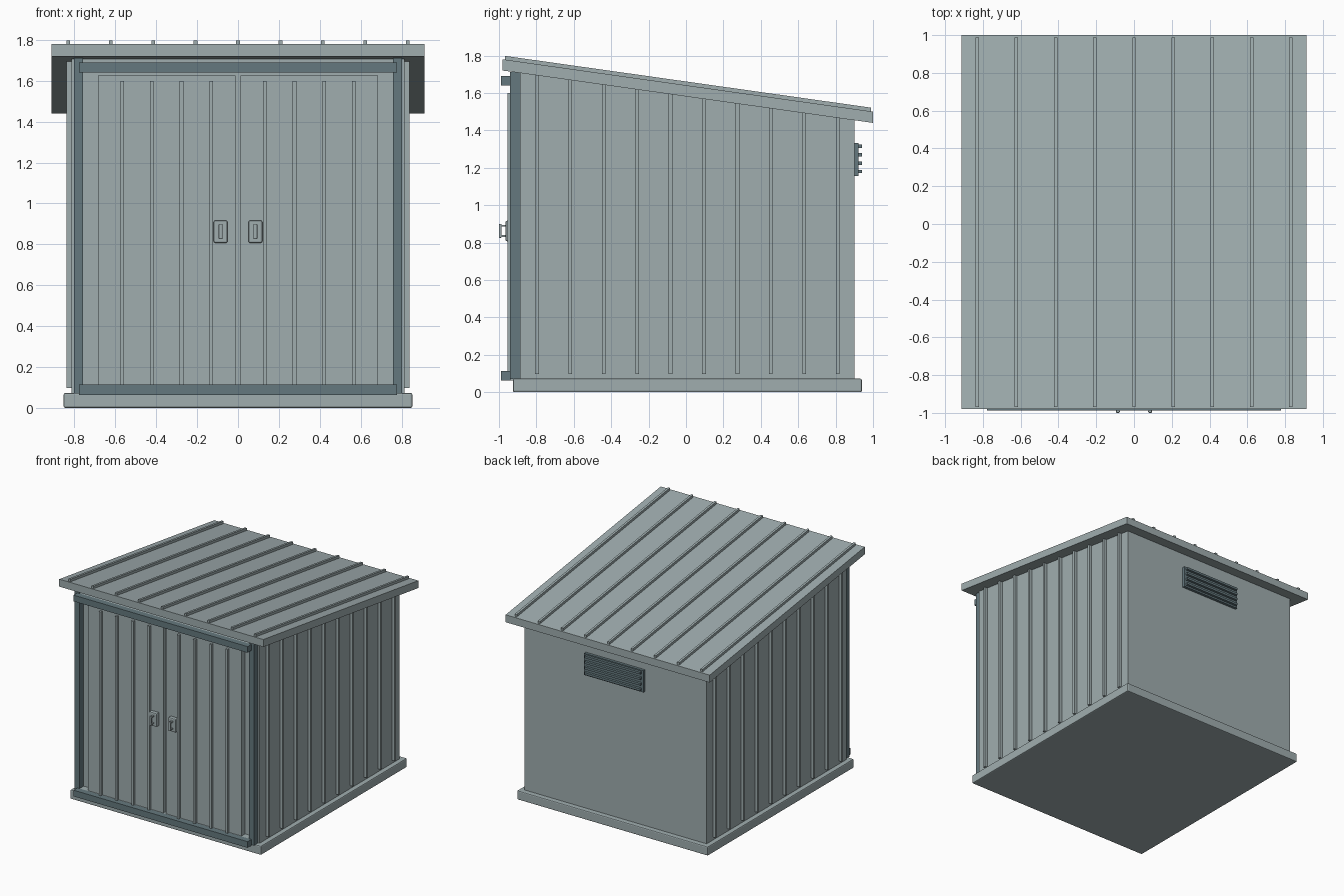
import bpy, bmesh

cube = bpy.data.objects.get("Cube")
if cube:
    bpy.data.objects.remove(cube, do_unlink=True)


def material(name, rgb):
    m = bpy.data.materials.new(name)
    m.use_nodes = True
    m.diffuse_color = (*rgb, 1)
    m.node_tree.nodes["Principled BSDF"].inputs["Base Color"].default_value = (*rgb, 1)
    return m


PANEL = material("pale grey green metal", (0.35, 0.42, 0.43))
TRIM = material("dark slate trim", (0.13, 0.19, 0.21))


def prism(name, x0, x1, profile, mat, bevel=0):
    """Extrude a side profile of (y, z) points from x0 to x1."""
    bm = bmesh.new()
    face = bm.faces.new([bm.verts.new((x0, y, z)) for y, z in profile])
    ext = bmesh.ops.extrude_face_region(bm, geom=[face])
    verts = [v for v in ext["geom"] if isinstance(v, bmesh.types.BMVert)]
    bmesh.ops.translate(bm, verts=verts, vec=(x1 - x0, 0, 0))
    bmesh.ops.recalc_face_normals(bm, faces=bm.faces)
    mesh = bpy.data.meshes.new(name)
    bm.to_mesh(mesh)
    bm.free()
    mesh.materials.append(mat)
    ob = bpy.data.objects.new(name, mesh)
    bpy.context.collection.objects.link(ob)
    if bevel:
        mod = ob.modifiers.new("soft edges", "BEVEL")
        mod.width = bevel
        mod.segments = 2
    return ob


def box(name, x, y, z, mat, bevel=0):
    corners = [(y[0], z[0]), (y[1], z[0]), (y[1], z[1]), (y[0], z[1])]
    return prism(name, x[0], x[1], corners, mat, bevel)


def roof_z(y):
    """Height of the roof underside."""
    return 1.72 - 0.1414 * (y + 0.98)


def under_roof(y0, y1, z0):
    return [(y0, z0), (y1, z0), (y1, roof_z(y1)), (y0, roof_z(y0))]


def sloped(y0, y1, low, high):
    """Profile of a layer lying parallel to the roof."""
    return [(y0, roof_z(y0) + low), (y1, roof_z(y1) + low),
            (y1, roof_z(y1) + high), (y0, roof_z(y0) + high)]


# Base and body
box("base", (-0.853, 0.853), (-0.925, 0.94), (0, 0.073), PANEL, 0.008)
prism("walls", -0.815, 0.815, under_roof(-0.888, 0.9, 0.07), PANEL)

# Sloping roof with standing seams
prism("roof", -0.912, 0.912, sloped(-0.98, 1.0, 0, 0.06), PANEL)
for i in range(9):
    x = (i - 4) * 0.2075
    prism("roof_seam", x - 0.009, x + 0.009, sloped(-0.968, 0.988, 0.058, 0.08), PANEL)

# Side wall ribs
for side in (-1, 1):
    for i in range(10):
        y = 0.007 + (i - 4.5) * 0.1787
        prism("side_rib", side * 0.81, side * 0.839, under_roof(y - 0.01, y + 0.01, 0.098), PANEL)

# Door frame
for side in (-1, 1):
    box("frame_post", sorted((side * 0.758, side * 0.802)), (-0.94, -0.887), (0.07, 1.712), TRIM)
for name, z in (("top_rail", 1.64), ("bottom_rail", 0.064)):
    box(name, (-0.778, 0.778), (-0.988, -0.938), (z, z + 0.05), TRIM)
    box(name + "_backing", (-0.758, 0.758), (-0.94, -0.887), (z, z + 0.05), PANEL)

# Doors with ribs and pull handles
for side in (-1, 1):
    box("door", sorted((side * 0.012, side * 0.685)), (-0.934, -0.885), (0.075, 1.625), PANEL)
    for i in range(4):
        x = side * (0.349 + (i - 1.5) * 0.145)
        box("door_rib", (x - 0.009, x + 0.009), (-0.955, -0.93), (0.09, 1.6), PANEL)
    x = side * 0.085
    box("handle_plate", (x - 0.034, x + 0.034), (-0.965, -0.93), (0.807, 0.917), PANEL, 0.008)
    box("handle_grip", (x - 0.01, x + 0.01), (-1.0, -0.986), (0.825, 0.9), PANEL, 0.005)
    for z in (0.83, 0.885):
        box("handle_leg", (x - 0.008, x + 0.008), (-0.99, -0.96), (z, z + 0.01), PANEL)

# Rear louvred vent
box("vent_panel", (-0.265, 0.265), (0.895, 0.922), (1.157, 1.333), TRIM)
for i in range(4):
    z = 1.18 + i * 0.045
    box("vent_slat", (-0.25, 0.25), (0.92, 0.942), (z - 0.009, z + 0.009), TRIM)
